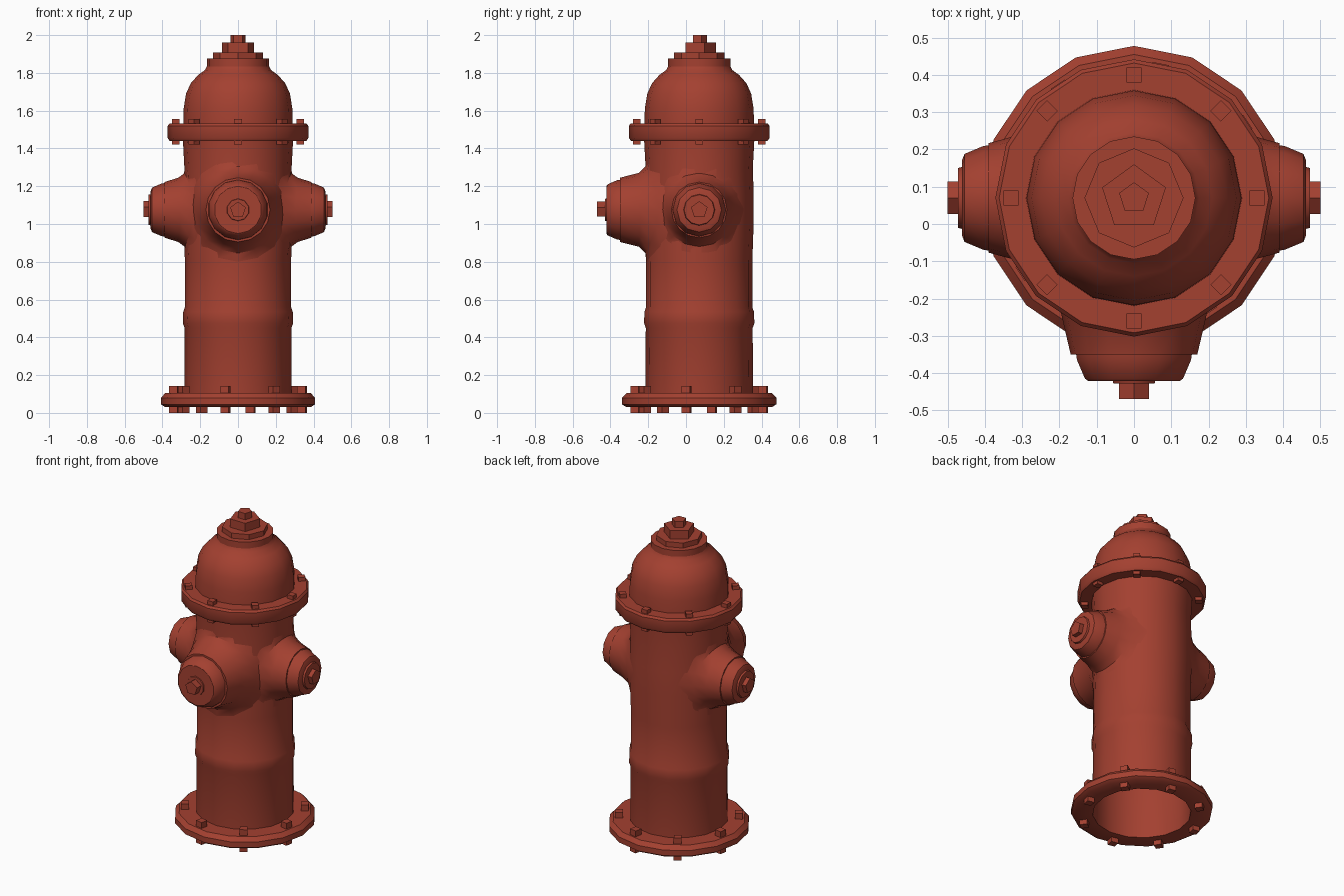
import bpy, bmesh
from math import pi, cos, sin, sqrt, radians
from mathutils import Matrix, Vector

if "Cube" in bpy.data.objects:
    bpy.data.objects.remove(bpy.data.objects["Cube"], do_unlink=True)

red = bpy.data.materials.new("hydrant_red")
red.use_nodes = True
colour = (0.37, 0.052, 0.03, 1)
red.diffuse_color = colour
red.node_tree.nodes["Principled BSDF"].inputs["Base Color"].default_value = colour

AXIS_Y = 0.07      # the barrel stands slightly behind centre
BODY_R = 0.285
OUTLET_Z = 1.075


def frame(origin, axis, up):
    """Matrix whose local z is the axis and local x is up."""
    z, x = Vector(axis), Vector(up)
    m = Matrix((x, z.cross(x), z)).transposed().to_4x4()
    return Matrix.Translation(origin) @ m


def finish(name, bm, angle=35):
    bmesh.ops.recalc_face_normals(bm, faces=bm.faces)
    mesh = bpy.data.meshes.new(name)
    bm.to_mesh(mesh)
    bm.free()
    mesh.shade_smooth()
    mesh.set_sharp_from_angle(angle=radians(angle))
    mesh.materials.append(red)
    obj = bpy.data.objects.new(name, mesh)
    bpy.context.collection.objects.link(obj)
    return obj


def lathe(name, profile, sides, matrix, cap=True, closed=False):
    """Spin (radius, height, hug) points; hug bends a ring onto the barrel."""
    bm = bmesh.new()
    rings = []
    for r, h, *hug in profile:
        ring = []
        for i in range(sides):
            a = 2 * pi * i / sides
            x, y = r * cos(a), r * sin(a)
            k = hug[0] if hug else 0
            saddle = sqrt(max(BODY_R ** 2 - y * y, 0)) - 0.004
            ring.append(bm.verts.new(matrix @ Vector((x, y, h + (saddle - h) * k))))
        rings.append(ring)
    pairs = list(zip(rings, rings[1:]))
    if closed:
        pairs.append((rings[-1], rings[0]))
    for low, high in pairs:
        for i in range(sides):
            j = (i + 1) % sides
            bm.faces.new((low[i], low[j], high[j], high[i]))
    if cap:
        bm.faces.new(rings[-1])
    return finish(name, bm)


def bolts(name, radius, start, low, high, size):
    """Eight square bolts passing through a flange."""
    bm = bmesh.new()
    for k in range(8):
        spin = Matrix.Rotation(radians(start + 45 * k), 4, 'Z')
        place = Matrix.Translation((radius, 0, (low + high) / 2))
        scale = Matrix.Diagonal((size, size, high - low, 1))
        bmesh.ops.create_cube(bm, size=1, matrix=upright_shift @ spin @ place @ scale)
    return finish(name, bm)


upright = frame((0, AXIS_Y, 0), (0, 0, 1), (0, 1, 0))
upright_shift = Matrix.Translation((0, AXIS_Y, 0))

# Barrel: open at the bottom, with a faint raised band
lathe("barrel", [(0.285, 0.03), (0.283, 0.45), (0.292, 0.475), (0.29, 0.535),
                 (0.281, 0.56), (0.281, 0.8), (0.288, 1.0), (0.288, 1.15),
                 (0.284, 1.3), (0.292, 1.45)], 16, upright, cap=False)

# Flanges
lathe("base_flange", [(0.284, 0.03), (0.385, 0.03), (0.408, 0.045),
                      (0.408, 0.08), (0.385, 0.105), (0.284, 0.105)],
      16, upright, cap=False, closed=True)
lathe("top_flange", [(0.28, 1.44), (0.362, 1.44), (0.372, 1.455),
                     (0.372, 1.52), (0.362, 1.533), (0.28, 1.533)],
      16, upright, cap=False, closed=True)
bolts("base_bolts", 0.345, -101.25, 0.0, 0.142, 0.045)
bolts("top_flange_bolts", 0.33, 0, 1.42, 1.557, 0.04)

# Bonnet and stepped cap
lathe("bonnet", [(0.29, 1.52), (0.288, 1.61), (0.275, 1.69), (0.25, 1.745),
                 (0.21, 1.79), (0.175, 1.815), (0.165, 1.835)], 16, upright)
lathe("cap_ring", [(0.165, 1.83), (0.165, 1.875)], 16, upright)
lathe("cap_plate", [(0.133, 1.87), (0.133, 1.907)], 8, upright)
lathe("nut_base", [(0.09, 1.9), (0.09, 1.96)], 5, upright)
lathe("operating_nut", [(0.042, 1.95), (0.042, 2.0)], 5, upright)

# Side outlets
for side, sx in (("left", 1), ("right", -1)):
    out = frame((0, AXIS_Y, OUTLET_Z), (sx, 0, 0), (0, 0, 1))
    lathe(side + "_outlet_neck", [(0.235, 0, 1), (0.195, 0.285, 0.65), (0.17, 0.325, 0.2),
                                  (0.147, 0.39)], 16, out)
    lathe(side + "_outlet_cap", [(0.142, 0.385), (0.139, 0.405), (0.118, 0.455),
                                 (0.1, 0.462)], 12, out)
    lathe(side + "_outlet_disc", [(0.085, 0.455), (0.08, 0.473)], 12, out)
    lathe(side + "_outlet_nut", [(0.046, 0.465), (0.046, 0.5)], 5, out)

# Large front outlet
out = frame((0, AXIS_Y, OUTLET_Z), (0, -1, 0), (0, 0, 1))
lathe("front_outlet_neck", [(0.275, 0, 1), (0.23, 0.29, 0.6), (0.195, 0.325, 0.1),
                            (0.17, 0.42)], 16, out)
lathe("front_outlet_cap", [(0.16, 0.415), (0.157, 0.435), (0.135, 0.485),
                           (0.125, 0.492)], 14, out)
lathe("front_outlet_disc", [(0.062, 0.485), (0.058, 0.498)], 10, out)
lathe("front_outlet_nut", [(0.043, 0.49), (0.043, 0.54)], 5, out)
